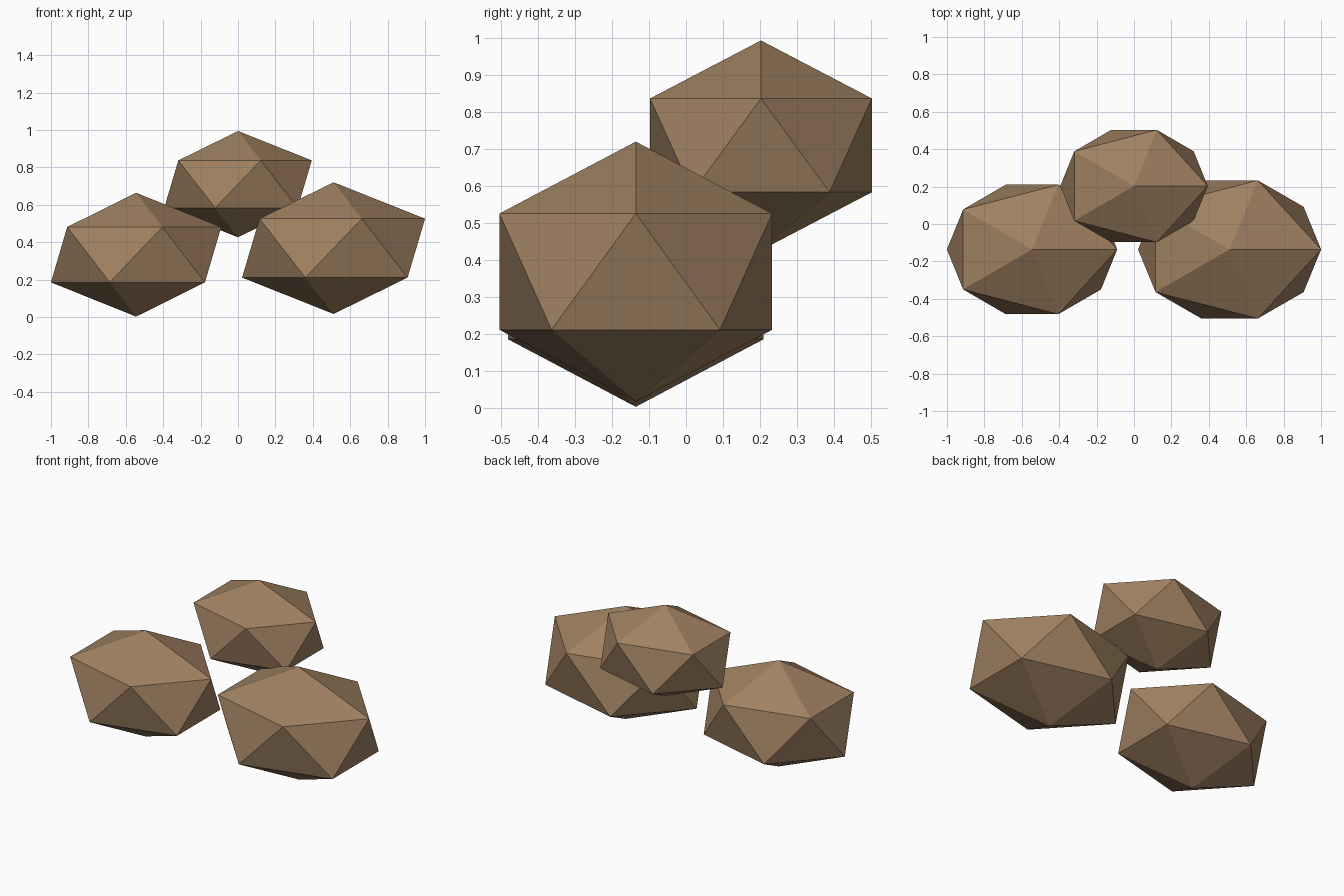
import bpy

if "Cube" in bpy.data.objects:
    bpy.data.objects.remove(bpy.data.objects["Cube"])

# Single earthy colour shared by all rocks
brown = bpy.data.materials.new("rock_brown")
brown.diffuse_color = (0.35, 0.22, 0.12, 1.0)
brown.use_nodes = True
brown.node_tree.nodes["Principled BSDF"].inputs["Base Color"].default_value = brown.diffuse_color


def rock(name, center, radii):
    """Flat-faced rock: a squashed 20-sided icosphere."""
    bpy.ops.mesh.primitive_ico_sphere_add(subdivisions=1, radius=1.0, location=center)
    obj = bpy.context.object
    obj.name = name
    obj.scale = radii
    bpy.ops.object.transform_apply(location=False, rotation=False, scale=True)
    obj.data.materials.append(brown)
    return obj


# Two rocks on the ground, a smaller one resting behind and above
rock("left_rock", (-0.545, -0.136, 0.333), (0.509, 0.407, 0.331))
rock("right_rock", (0.511, -0.136, 0.368), (0.547, 0.434, 0.352))
rock("upper_rock", (0.0, 0.203, 0.710), (0.441, 0.353, 0.284))
